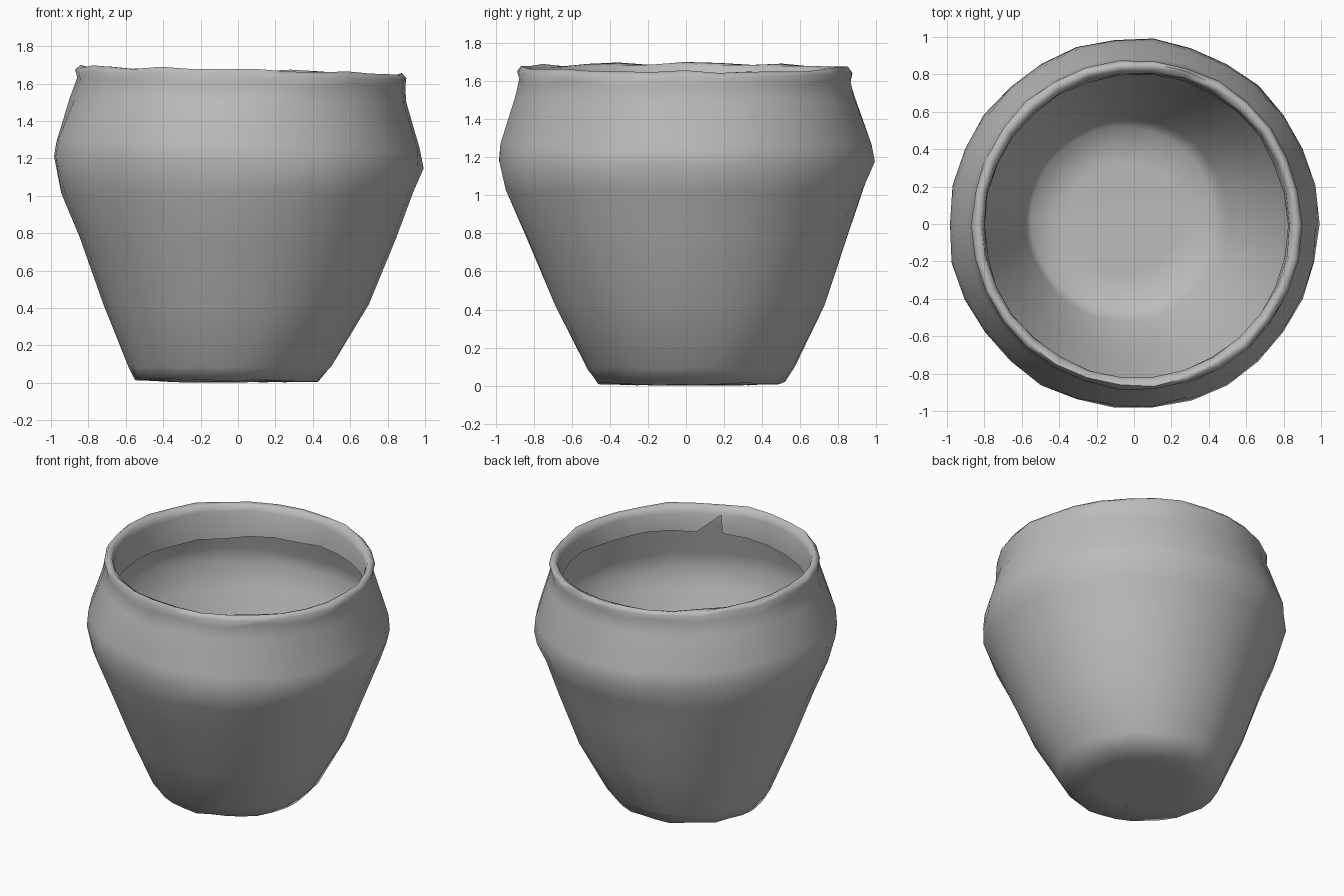
import bpy, bmesh, math, random

cube = bpy.data.objects.get("Cube")
if cube:
    bpy.data.objects.remove(cube, do_unlink=True)

random.seed(4)
SIDES = 30

clay = bpy.data.materials.new("grey clay")
clay.use_nodes = True
clay.diffuse_color = (0.5, 0.5, 0.5, 1)
clay.node_tree.nodes["Principled BSDF"].inputs["Base Color"].default_value = (0.5, 0.5, 0.5, 1)


def add_ring(bm, z, radius, cx, cy, wobble, tilt):
    """One hand-shaped ring, lower towards +x by the tilt."""
    ring = []
    for i in range(SIDES):
        a = math.tau * i / SIDES
        r = radius + random.uniform(-wobble, wobble) * 0.6
        x, y = cx + r * math.cos(a), cy + r * math.sin(a)
        ring.append(bm.verts.new((x, y, z - tilt * x + random.uniform(-wobble, wobble))))
    return ring


def bridge(bm, lower, upper):
    return [bm.faces.new((lower[i], lower[(i + 1) % SIDES], upper[(i + 1) % SIDES], upper[i]))
            for i in range(SIDES)]


# Height, radius, centre x, centre y, wobble, tilt: up the outside, over the lip, down inside
PROFILE = [
    (0.015, 0.49, -0.06, 0.03, 0.008, 0.01),
    (0.09, 0.545, -0.04, 0.025, 0.012, 0),
    (0.42, 0.71, -0.01, 0.02, 0, 0),
    (0.78, 0.845, 0, 0.005, 0.004, 0),
    (1.02, 0.94, 0, -0.005, 0.012, 0),
    (1.17, 0.99, 0, 0, 0.012, 0.03),
    (1.27, 0.975, 0, 0, 0.012, 0.03),
    (1.51, 0.897, 0.005, -0.005, 0.012, 0.02),
    (1.60, 0.878, 0.012, -0.005, 0.014, 0.02),
    (1.645, 0.883, 0.015, -0.005, 0.010, 0.025),
    (1.672, 0.862, 0.015, -0.005, 0.010, 0.025),
    (1.662, 0.832, 0.015, -0.005, 0.008, 0.025),
    (1.62, 0.818, 0.015, -0.005, 0.008, 0.025),
    (1.46, 0.812, 0.01, -0.01, 0.010, -0.03),
]

bm = bmesh.new()
rings = [add_ring(bm, *row) for row in PROFILE]
for lower, upper in zip(rings, rings[1:]):
    band = bridge(bm, lower, upper)

# Small triangular chip missing from the inner lip
chip = 24
bm.faces.remove(band[chip])
top, bottom = rings[-2], rings[-1]
bm.faces.new((top[chip], top[chip + 1], bottom[chip + 1]))

# Base, slightly uneven in the middle
inner = add_ring(bm, 0.006, 0.3, -0.06, 0.03, 0.005, 0)
bridge(bm, inner, rings[0])
bm.faces.new(list(reversed(inner)))

mesh = bpy.data.meshes.new("pot")
bm.to_mesh(mesh)
bm.free()
mesh.materials.append(clay)
pot = bpy.data.objects.new("pot", mesh)
bpy.context.collection.objects.link(pot)
bpy.context.view_layer.objects.active = pot
pot.select_set(True)
bpy.ops.object.shade_smooth_by_angle(angle=math.radians(75))
